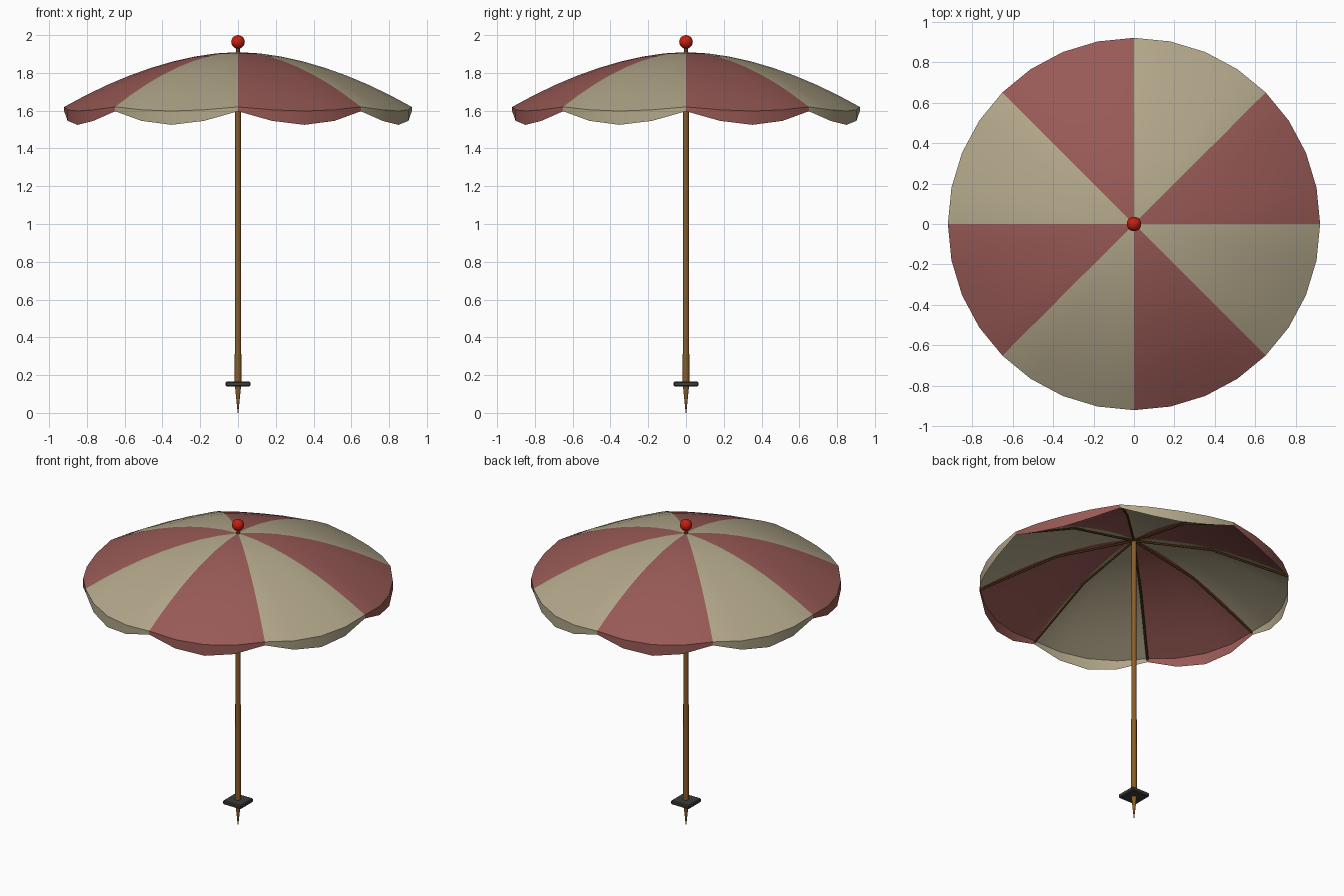
import bpy, bmesh, math
from mathutils import Vector

if "Cube" in bpy.data.objects:
    bpy.data.objects.remove(bpy.data.objects["Cube"])

R, APEX, RIM = 0.92, 1.91, 1.62   # canopy radius, apex and rim heights
PANELS, SUB, RINGS = 8, 4, 8
SEG = PANELS * SUB


def material(name, rgb):
    m = bpy.data.materials.new(name)
    m.diffuse_color = (*rgb, 1)
    m.use_nodes = True
    m.node_tree.nodes["Principled BSDF"].inputs["Base Color"].default_value = m.diffuse_color
    return m


RED = material("faded red cloth", (0.315, 0.102, 0.092))
BEIGE = material("beige cloth", (0.445, 0.386, 0.255))
WOOD = material("wood", (0.25, 0.11, 0.02))
DARK_WOOD = material("dark wood", (0.12, 0.052, 0.010))
IRON = material("dark grey metal", (0.045, 0.045, 0.048))
BALL = material("bright red", (0.58, 0.013, 0.004))


def finish(name, bm, mats, smooth=True):
    bmesh.ops.recalc_face_normals(bm, faces=bm.faces)
    me = bpy.data.meshes.new(name)
    bm.to_mesh(me)
    bm.free()
    for m in mats:
        me.materials.append(m)
    ob = bpy.data.objects.new(name, me)
    bpy.context.collection.objects.link(ob)
    if smooth:
        bpy.ops.object.select_all(action='DESELECT')
        ob.select_set(True)
        bpy.context.view_layer.objects.active = ob
        bpy.ops.object.shade_smooth_by_angle(angle=math.radians(35))
    return ob


def lathe(name, profile, mat, sides=12):
    """Closed solid turned around z from (radius, height) pairs."""
    bm = bmesh.new()
    rows = [[bm.verts.new((r * math.cos(2 * math.pi * i / sides),
                           r * math.sin(2 * math.pi * i / sides), z))
             for i in range(sides)] for r, z in profile]
    for a, b in zip(rows, rows[1:]):
        for i in range(sides):
            j = (i + 1) % sides
            bm.faces.new((a[i], a[j], b[j], b[i]))
    bm.faces.new(rows[0][::-1])
    bm.faces.new(rows[-1])
    return finish(name, bm, [mat])


def dome_z(t):
    return APEX - (APEX - RIM) * t ** 1.8


# canopy: striped dome sagging between ribs, with a scalloped valance
bm = bmesh.new()
top = bm.verts.new((0, 0, APEX))
rows = []
for k in range(1, RINGS + 2):
    t = min(k / RINGS, 1)
    row = []
    for i in range(SEG):
        a = 2 * math.pi * i / SEG
        bulge = math.sin(math.pi * (i % SUB) / SUB)
        z = dome_z(t) - 0.022 * bulge * t ** 2
        if k > RINGS:
            z -= 0.023 + 0.05 * bulge
        row.append(bm.verts.new((R * t * math.cos(a), R * t * math.sin(a), z)))
    rows.append(row)
for i in range(SEG):
    j = (i + 1) % SEG
    stripe = (i // SUB) % 2
    bm.faces.new((top, rows[0][i], rows[0][j])).material_index = stripe
    for a, b in zip(rows, rows[1:]):
        bm.faces.new((a[i], b[i], b[j], a[j])).material_index = stripe
finish("canopy", bm, [RED, BEIGE])

# ribs: bent rods under every seam
RIB = 0.007
for n in range(PANELS):
    ang = 2 * math.pi * n / PANELS
    out = Vector((math.cos(ang), math.sin(ang), 0))
    side = Vector((-out.y, out.x, 0))
    bm = bmesh.new()
    loops = []
    for t in (0.01, 0.5, 0.995):
        c = out * (R * t) + Vector((0, 0, dome_z(t) - 0.012))
        loops.append([bm.verts.new(c + side * (RIB * math.cos(q * math.pi / 3))
                                   + Vector((0, 0, RIB * math.sin(q * math.pi / 3))))
                      for q in range(6)])
    for a, b in zip(loops, loops[1:]):
        for q in range(6):
            bm.faces.new((a[q], a[(q + 1) % 6], b[(q + 1) % 6], b[q]))
    bm.faces.new(loops[0])
    bm.faces.new(loops[-1])
    finish(f"rib_{n + 1}", bm, [DARK_WOOD])

# pole, ground spike and neck
lathe("pole", [(0.0175, 0.14), (0.0145, 1.905)], WOOD)
lathe("ground_spike", [(0.002, 0.0), (0.0165, 0.145)], WOOD)
lathe("neck", [(0.012, 1.895), (0.009, 1.94)], DARK_WOOD)

# finial ball
bm = bmesh.new()
bmesh.ops.create_uvsphere(bm, u_segments=16, v_segments=10, radius=0.036)
bmesh.ops.translate(bm, verts=bm.verts, vec=(0, 0, 1.964))
finish("finial_ball", bm, [BALL])

# square foot plate
bm = bmesh.new()
bmesh.ops.create_cube(bm, size=1)
bmesh.ops.scale(bm, verts=bm.verts, vec=(0.13, 0.13, 0.026))
bmesh.ops.translate(bm, verts=bm.verts, vec=(0, 0, 0.153))
bmesh.ops.bevel(bm, geom=bm.edges[:], offset=0.005, segments=1, affect='EDGES')
finish("foot_plate", bm, [IRON], smooth=False)
